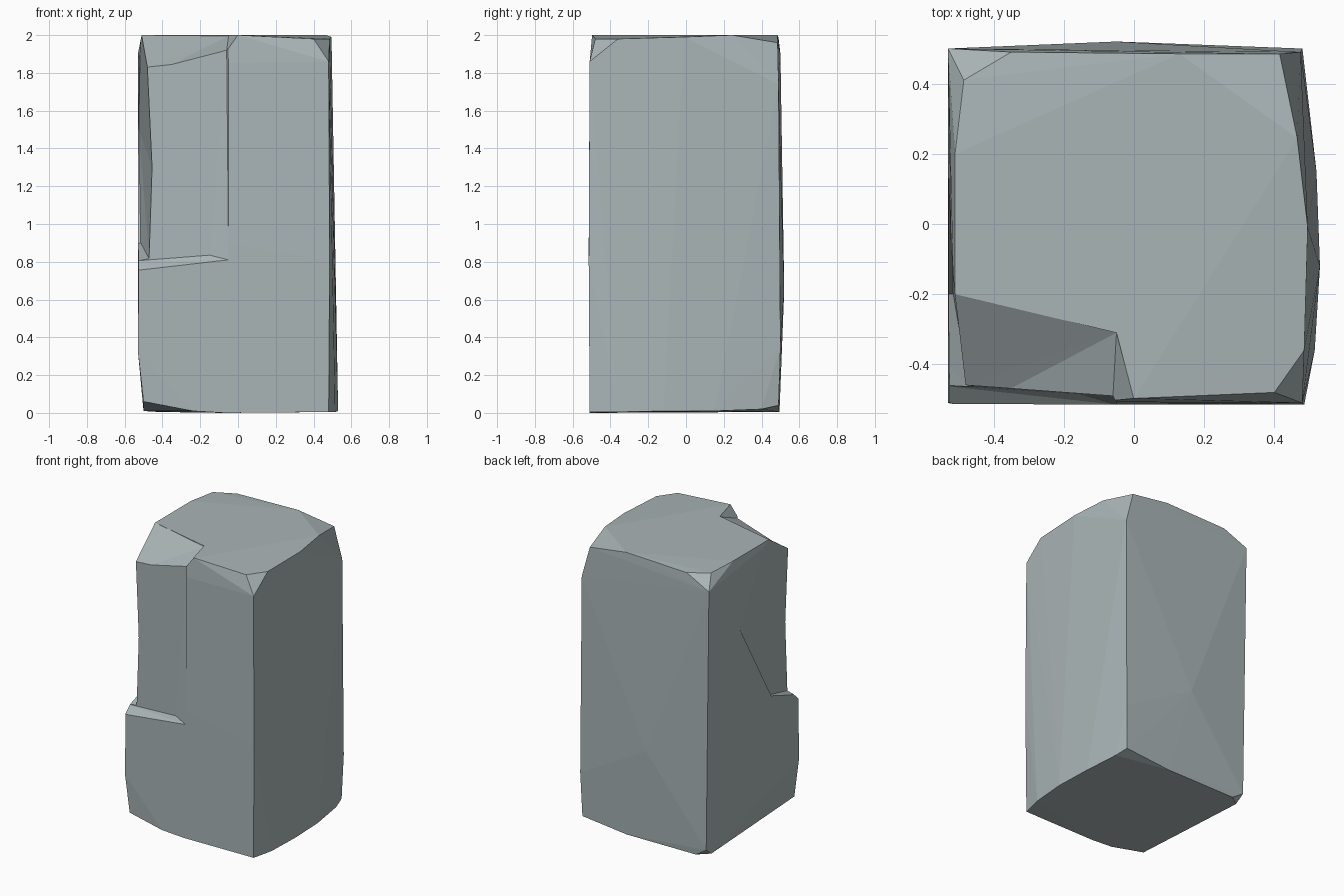
import bpy, bmesh

stone = bpy.data.materials.new("grey stone")
stone.diffuse_color = (0.40, 0.46, 0.47, 1)


def hull(name, points):
    """Faceted solid wrapped tightly round a few corner points."""
    bm = bmesh.new()
    for p in points:
        bm.verts.new(p)
    res = bmesh.ops.convex_hull(bm, input=bm.verts)
    loose = {g for g in res["geom_interior"] + res["geom_unused"]
             if isinstance(g, bmesh.types.BMVert)}
    bmesh.ops.delete(bm, geom=list(loose), context='VERTS')
    bmesh.ops.recalc_face_normals(bm, faces=bm.faces)
    me = bpy.data.meshes.new(name)
    bm.to_mesh(me)
    bm.free()
    me.materials.append(stone)
    ob = bpy.data.objects.new(name, me)
    bpy.context.collection.objects.link(ob)
    return ob


# Worn corners: base outline, side bulges, shoulders, top outline
base = [(-.50, -.50, .06), (-.24, -.51, .01), (-.07, -.51, 0), (.48, -.51, .005),
        (.515, -.36, .005), (.53, -.12, .01), (.52, .15, .01), (.49, .40, .02),
        (.47, .49, .04), (.12, .495, .005), (-.42, .49, .005), (-.50, .43, .01)]
sides = [(-.53, -.51, .33), (-.515, -.513, .80), (.485, -.515, .8), (-.05, -.515, .9),
         (.48, .50, .35), (-.05, .52, .65), (-.505, .495, .06)]
shoulders = [(-.53, .50, 1.90), (.475, .49, 1.74), (.48, -.51, 1.86), (-.515, -.505, 1.85)]
top = [(-.51, .20, 2), (-.485, .41, 1.99), (-.35, .49, 1.985), (.13, .485, 2),
       (.415, .485, 1.96), (.465, .245, 2), (.495, -.01, 1.99), (.485, -.36, 1.98),
       (.40, -.48, 1.98), (0, -.497, 2), (-.51, -.40, 2)]
block = hull("stone_block", base + sides + shoulders + top)

# Shallow flake broken off the left half of the front, ending in a ledge
front_inner = [(-.47, -.47, .815), (-.455, -.465, 1.3), (-.48, -.46, 1.83),
               (-.15, -.485, .835), (-.05, -.515, .81), (-.06, -.49, 1.92)]
front_chip = hull("front_chip_cutter", front_inner + [
    (-.60, -.455, .80), (-.60, -.45, 1.95), (-.06, -.49, 2.1), (-.60, -.45, 2.1),
    (-.60, -.52, .74), (-.05, -.6, .80), (-.60, -.6, .74), (-.60, -.6, 2.1),
    (0, -.6, 2.1)])

# Flake along the front left edge, fading out across the left side
left_chip = hull("left_chip_cutter", [
    (-.47, -.47, .815), (-.455, -.46, 1.3), (-.48, -.46, 1.83), (-.50, -.40, 2.1),
    (-.47, -.6, .80), (-.45, -.6, 1.3), (-.48, -.6, 2.1),
    (-.525, .15, 1.5), (-.515, -.2, .9), (-.515, -.2, 2.1),
    (-.7, -.6, .72), (-.7, -.2, .85), (-.7, -.6, 2.1), (-.7, .15, 1.5)])

# Sloping chip on the front left of the top
top_chip = hull("top_chip_cutter", [
    (-.51, -.20, 2), (-.05, -.31, 1.995), (-.06, -.49, 1.92), (-.27, -.48, 1.92),
    (-.495, -.37, 1.94), (-.48, -.46, 1.83), (0, -.50, 2), (-.06, -.6, 1.89),
    (-.27, -.6, 1.87), (-.6, -.6, 1.72), (-.6, -.2, 2), (-.6, -.36, 1.93),
    (-.05, -.31, 2.2), (-.6, -.2, 2.2), (-.6, -.6, 2.2), (.03, -.6, 2.2)])

for cutter in (front_chip, left_chip, top_chip):
    cutter.hide_render = True
    cutter.hide_set(True)
    mod = block.modifiers.new(cutter.name, 'BOOLEAN')
    mod.operation = 'DIFFERENCE'
    mod.solver = 'EXACT'
    mod.object = cutter
